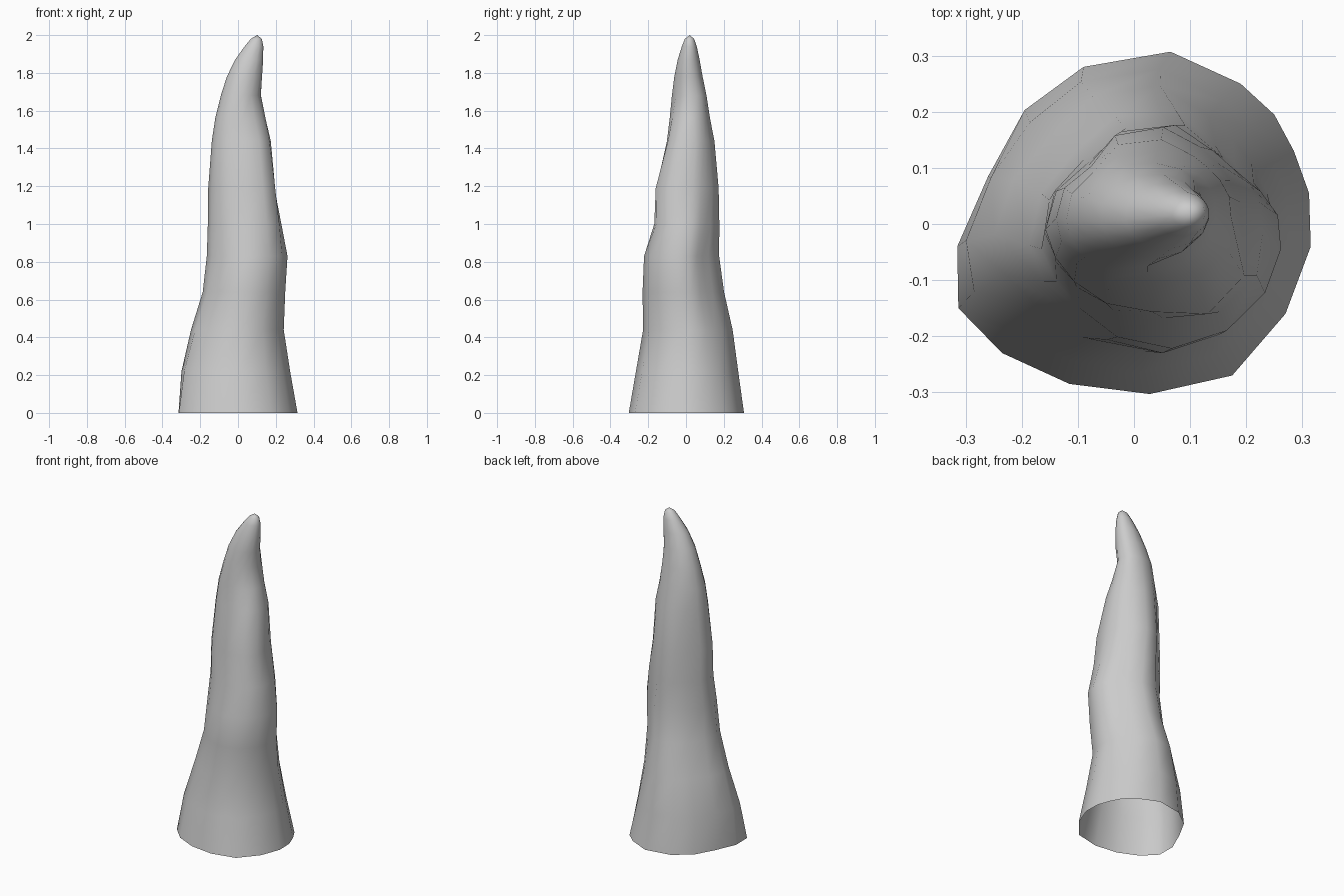
import bpy, bmesh, math

# Irregular footprint of the spire, counter-clockwise
base = [(0.315, -0.04), (0.312, 0.055), (0.285, 0.13), (0.25, 0.195), (0.19, 0.25),
        (0.065, 0.307), (-0.09, 0.28), (-0.195, 0.203), (-0.26, 0.085), (-0.315, -0.04),
        (-0.313, -0.15), (-0.235, -0.23), (-0.115, -0.285), (0.028, -0.303),
        (0.175, -0.27), (0.27, -0.16)]

# Cross-section extents: z, x min, x max, y min, y max
rings = [(0.00, -0.315, 0.315, -0.303, 0.307),
         (0.22, -0.300, 0.276, -0.265, 0.278),
         (0.44, -0.250, 0.242, -0.227, 0.250),
         (0.64, -0.188, 0.250, -0.230, 0.207),
         (0.83, -0.166, 0.262, -0.222, 0.181),
         (1.00, -0.160, 0.228, -0.167, 0.180),
         (1.19, -0.158, 0.190, -0.155, 0.174),
         (1.44, -0.138, 0.172, -0.100, 0.152),
         (1.56, -0.120, 0.145, -0.086, 0.127),
         (1.68, -0.091, 0.121, -0.075, 0.107),
         (1.78, -0.059, 0.127, -0.062, 0.088),
         (1.87, -0.015, 0.133, -0.044, 0.072),
         (1.94, 0.035, 0.134, -0.022, 0.057),
         (1.98, 0.068, 0.126, -0.006, 0.043)]

# Bulges and hollows on the diagonals: z -> (+x+y, -x+y, -x-y, +x-y)
lobes = {0.22: (-0.010, -0.015, -0.012, 0.0),
         0.44: (-0.020, -0.030, -0.020, 0.0),
         0.64: (-0.035, -0.022, -0.020, 0.0),
         0.83: (-0.035, -0.018, -0.015, 0.0),
         1.00: (-0.022, -0.032, -0.004, 0.025),
         1.19: (-0.008, -0.036, -0.004, 0.045),
         1.44: (-0.010, -0.022, 0.010, 0.022),
         1.56: (0.0, -0.010, 0.008, 0.005),
         1.68: (0.010, 0.0, 0.0, -0.010)}


def fit(values, lo, hi):
    a, b = min(values), max(values)
    return [lo + (v - a) / (b - a) * (hi - lo) for v in values]


# Loft the rings, easing from the footprint to an oval with lobes
bm = bmesh.new()
loops = []
for z, x0, x1, y0, y1 in rings:
    t = min(1.0, z / 0.8)
    pts = []
    for x, y in base:
        s = (1 - t) + t * 0.31 / math.hypot(x, y)
        pts.append((x * s, y * s))
    xs = fit([p[0] for p in pts], x0, x1)
    ys = fit([p[1] for p in pts], y0, y1)
    loop = []
    for x, y, (px, py) in zip(xs, ys, pts):
        ang = math.atan2(py, px) % math.tau
        d = lobes.get(z, (0, 0, 0, 0))[int(ang / (math.pi / 2)) % 4]
        d *= math.sin(2 * ang) ** 2
        loop.append(bm.verts.new((x + d * math.cos(ang), y + d * math.sin(ang), z)))
    loops.append(loop)

n = len(base)
for a, b in zip(loops, loops[1:]):
    for i in range(n):
        j = (i + 1) % n
        bm.faces.new((a[i], a[j], b[j], b[i]))

# Rounded tip, base left open
tip = bm.verts.new((0.101, 0.02, 2.0))
for i in range(n):
    bm.faces.new((loops[-1][i], loops[-1][(i + 1) % n], tip))
for f in bm.faces:
    f.smooth = True

mesh = bpy.data.meshes.new("stone_spire")
bm.to_mesh(mesh)
bm.free()
bpy.context.collection.objects.link(bpy.data.objects.new("stone_spire", mesh))
